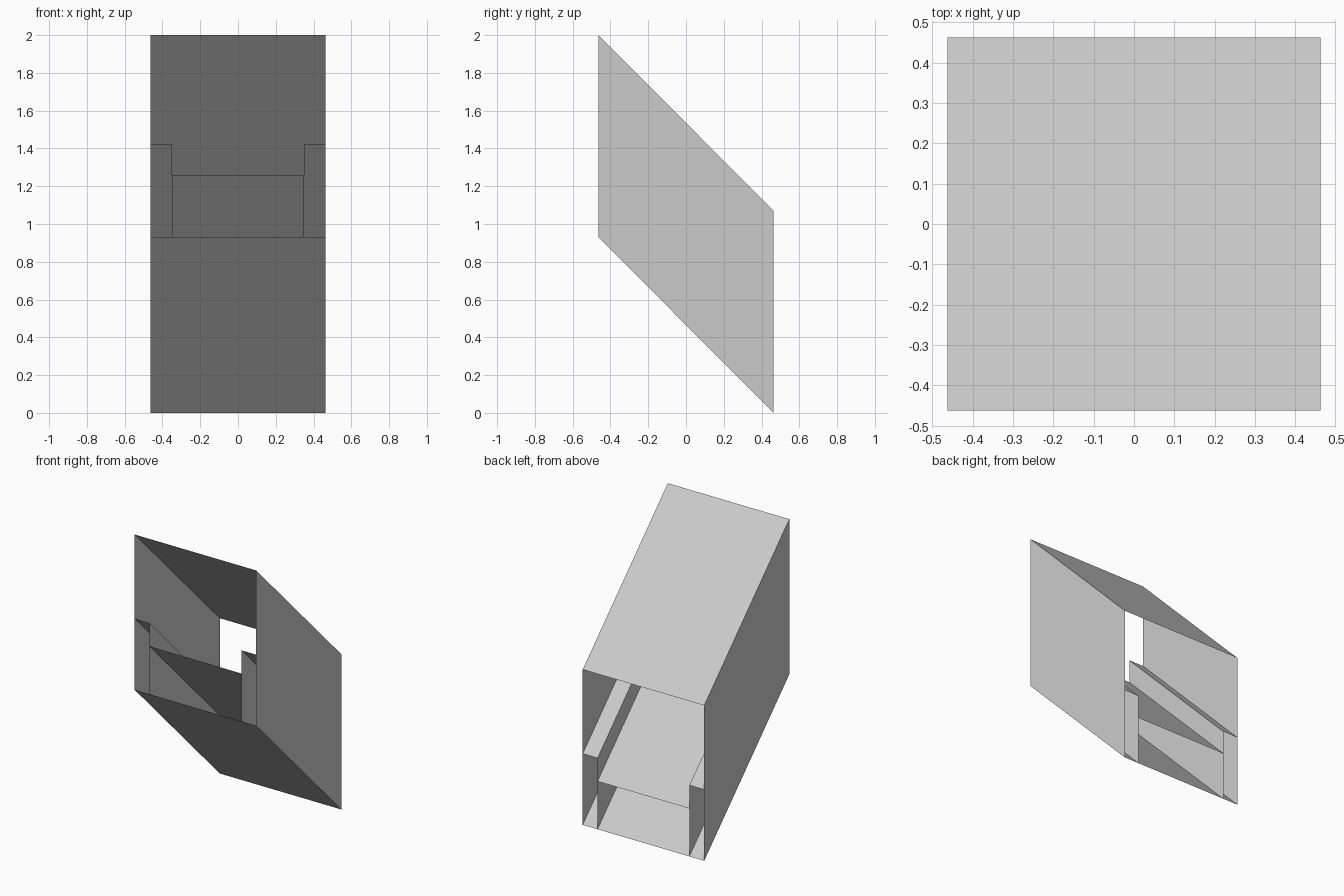
import bpy
import bmesh

cube = bpy.data.objects.get("Cube")
if cube:
    bpy.data.objects.remove(cube, do_unlink=True)

HALF = 0.463          # half width and half depth
DROP = 0.93           # fall of the slope from front to back
HEIGHT = 2 - DROP     # vertical height of the shaft
RAIL_X = 0.35
RAIL_H = 0.49
RAMP_H = 0.33

grey = bpy.data.materials.new("light_grey")
grey.use_nodes = True
colour = (0.6, 0.6, 0.6, 1)
grey.diffuse_color = colour
grey.node_tree.nodes["Principled BSDF"].inputs["Base Color"].default_value = colour


def sloped_sheet(name, profile, closed=False):
    """Sweep an (x, height) profile down the slope as thin sheets, open at both ends."""
    bm = bmesh.new()
    front = [bm.verts.new((x, -HALF, h + DROP)) for x, h in profile]
    back = [bm.verts.new((x, HALF, h)) for x, h in profile]
    count = len(profile)
    for i in range(count if closed else count - 1):
        j = (i + 1) % count
        bm.faces.new((front[i], front[j], back[j], back[i]))
    mesh = bpy.data.meshes.new(name)
    bm.to_mesh(mesh)
    bm.free()
    mesh.materials.append(grey)
    obj = bpy.data.objects.new(name, mesh)
    bpy.context.collection.objects.link(obj)
    return obj


# Outer shaft: floor, walls and ceiling
sloped_sheet("shaft", [(-HALF, 0), (-HALF, HEIGHT), (HALF, HEIGHT), (HALF, 0)], closed=True)

# Hollow side rails: inner wall and top
for side, sign in (("left", 1), ("right", -1)):
    profile = [(sign * RAIL_X, 0), (sign * RAIL_X, RAIL_H), (sign * HALF, RAIL_H)]
    sloped_sheet(side + "_rail", profile if sign < 0 else profile[::-1])

# Raised ramp between the rails
sloped_sheet("ramp", [(-RAIL_X, RAMP_H), (RAIL_X, RAMP_H)])
